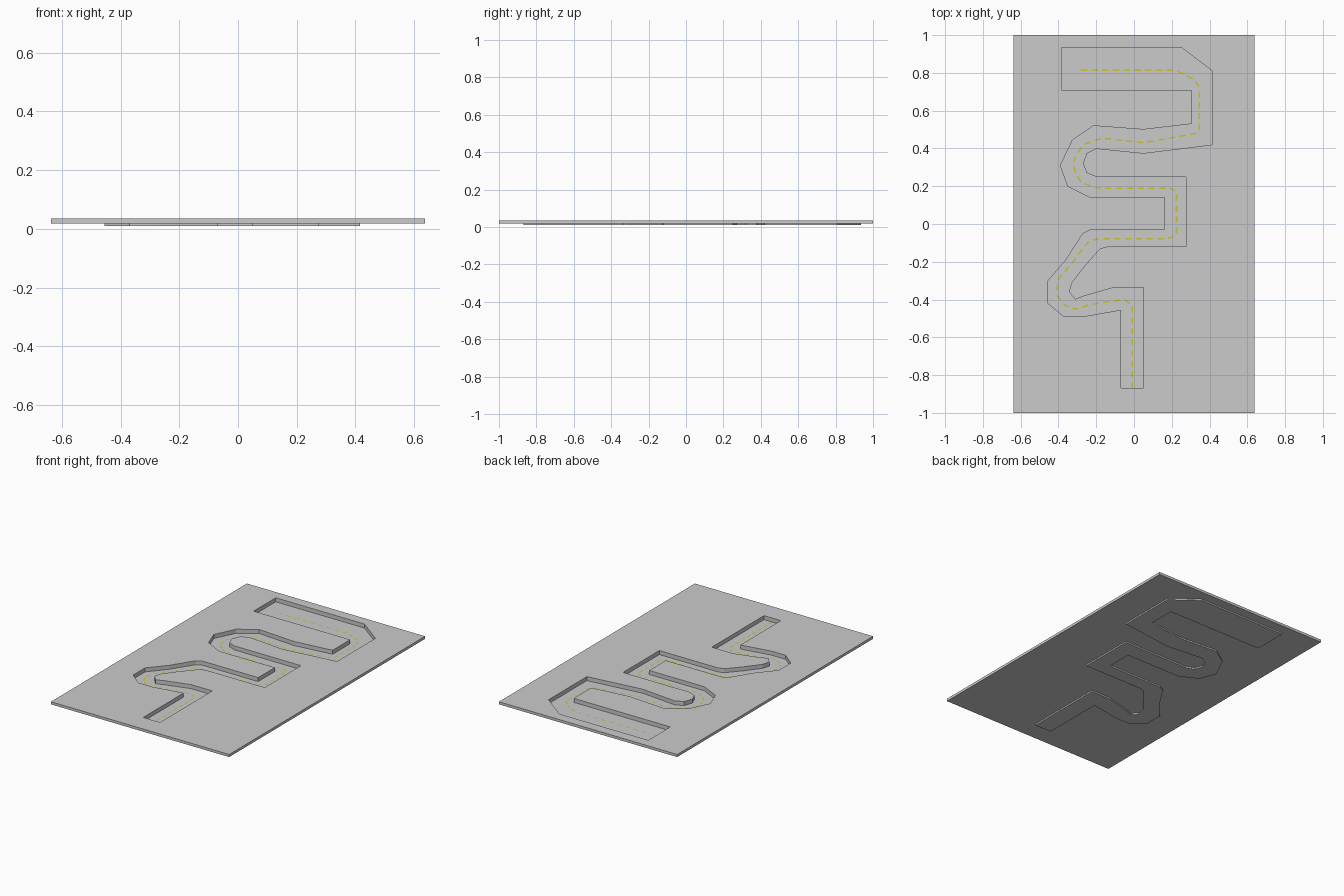
import bpy, bmesh
from mathutils import Vector

if "Cube" in bpy.data.objects:
    bpy.data.objects.remove(bpy.data.objects["Cube"])

TOP, UNDER, FLOOR = 0.036, 0.019, 0.010

# Outline of the sunken road: left edge going up, then right edge going up
left_edge = [(-.07, -.868), (-.07, -.455), (-.27, -.49), (-.37, -.49), (-.455, -.42),
             (-.455, -.30), (-.36, -.19), (-.27, -.05), (-.23, -.03), (.165, -.03),
             (.165, .14), (-.23, .14), (-.35, .20), (-.39, .31), (-.325, .445),
             (-.215, .52), (.05, .50), (.305, .53), (.305, .71), (-.385, .71)]
right_edge = [(.05, -.868), (.05, -.335), (-.10, -.335), (-.26, -.38), (-.31, -.40),
              (-.345, -.36), (-.33, -.31), (-.26, -.22), (-.18, -.13), (-.14, -.12),
              (.275, -.12), (.275, .25), (-.2, .25), (-.25, .27), (-.27, .32),
              (-.25, .375), (-.2, .40), (.05, .375), (.415, .42), (.415, .81),
              (.25, .935), (-.385, .935)]
outline = right_edge + left_edge[::-1]

# Path of the painted centre line
centre = [(-.01, -.87), (-.01, -.43), (-.05, -.40), (-.13, -.41), (-.25, -.43), (-.31, -.455),
          (-.37, -.43), (-.41, -.37), (-.40, -.29), (-.33, -.21), (-.25, -.10), (-.2, -.077),
          (.2, -.077), (.225, -.05), (.225, .17), (.2, .19), (-.2, .19), (-.28, .22),
          (-.32, .29), (-.32, .34), (-.27, .42), (-.17, .455), (.05, .43), (.33, .48),
          (.345, .50), (.345, .73), (.31, .77), (.22, .815), (-.33, .815)]


def finish(bm, name, recalc=True):
    if recalc:
        bmesh.ops.recalc_face_normals(bm, faces=bm.faces)
    me = bpy.data.meshes.new(name)
    bm.to_mesh(me)
    bm.free()
    ob = bpy.data.objects.new(name, me)
    bpy.context.collection.objects.link(ob)
    return ob


def prism(name, pts, z0, z1, lid=True):
    """Upright prism on a 2D outline; without a lid it is an open tray."""
    bm = bmesh.new()
    lo = [bm.verts.new((x, y, z0)) for x, y in pts]
    hi = [bm.verts.new((x, y, z1)) for x, y in pts]
    n = len(pts)
    bm.faces.new(lo[::-1])
    if lid:
        bm.faces.new(hi)
    for i in range(n):
        j = (i + 1) % n
        bm.faces.new((lo[i], lo[j], hi[j], hi[i]))
    return finish(bm, name, lid)


# Ground slab with the road shape cut through it
slab = prism("ground_slab", [(-.637, -1), (.637, -1), (.637, 1), (-.637, 1)], UNDER, TOP)
cutter = prism("road_cutter", outline, -0.05, 0.1)
cutter.hide_render = True
mod = slab.modifiers.new("road_cut", 'BOOLEAN')
mod.operation = 'DIFFERENCE'
mod.solver = 'EXACT'
mod.object = cutter
bpy.context.view_layer.objects.active = slab
bpy.ops.object.modifier_apply(modifier=mod.name)
bpy.data.objects.remove(cutter)

# Sunken road tray reaching just below the slab
prism("road_tray", outline, FLOOR, UNDER, lid=False)

# Dashed centre line, laid along the path
path = [Vector(p) for p in centre]
marks = [0.0]
for a, b in zip(path, path[1:]):
    marks.append(marks[-1] + (b - a).length)


def point_at(s):
    s = min(max(s, 0), marks[-1])
    for i in range(len(path) - 1):
        if s <= marks[i + 1]:
            return path[i].lerp(path[i + 1], (s - marks[i]) / (marks[i + 1] - marks[i]))
    return path[-1]


bm = bmesh.new()
DASH, STEP, HALF = 0.034, 0.057, 0.004
for k in range(int(marks[-1] / STEP)):
    a, b = point_at(k * STEP), point_at(k * STEP + DASH)
    d = (b - a).normalized()
    side = Vector((-d.y, d.x)) * HALF
    quad = [a - side, b - side, b + side, a + side]
    bm.faces.new([bm.verts.new((p.x, p.y, FLOOR + 0.0015)) for p in quad])
dashes = finish(bm, "centre_line_dashes", False)
yellow = bpy.data.materials.new("yellow_paint")
yellow.diffuse_color = (0.6, 0.55, 0.03, 1)
yellow.use_nodes = True
yellow.node_tree.nodes["Principled BSDF"].inputs["Base Color"].default_value = yellow.diffuse_color
dashes.data.materials.append(yellow)
